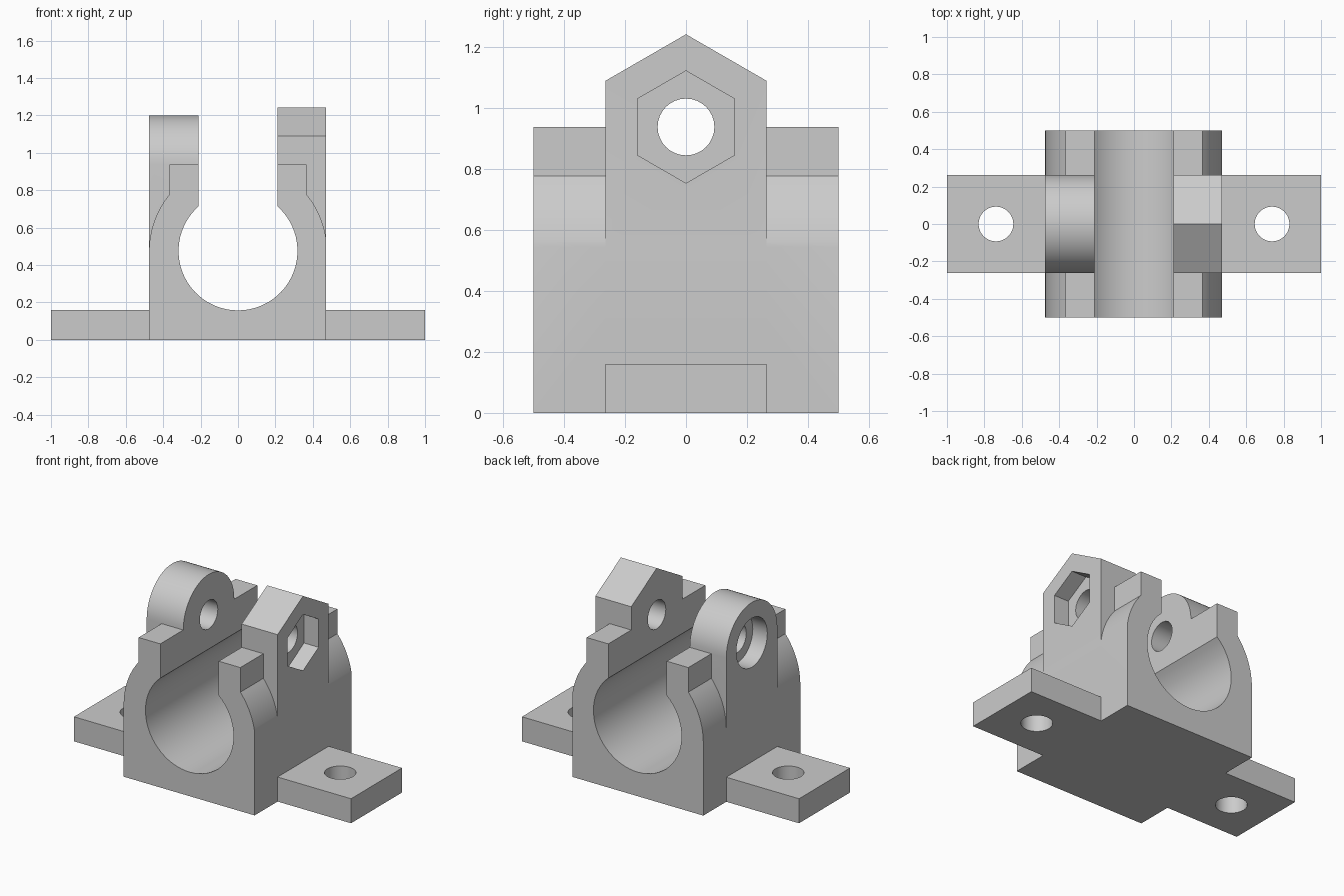
import bpy
import bmesh
from math import cos, sin, pi, acos
from mathutils import Vector

default = bpy.data.objects.get("Cube")
if default:
    bpy.data.objects.remove(default, do_unlink=True)

# Main dimensions
BORE_Z, BORE_R, SHELL_R = 0.475, 0.318, 0.475
BOLT_Z, BOLT_R = 0.937, 0.093
LUG_HALF = 0.263
LEFT, RIGHT = 0.47, -0.475
SLOT = 0.211
POCKET = 0.105

grey = bpy.data.materials.new("light grey")
grey.use_nodes = True
grey.diffuse_color = (0.6, 0.6, 0.6, 1)
grey.node_tree.nodes["Principled BSDF"].inputs["Base Color"].default_value = (0.6, 0.6, 0.6, 1)


def arc(cx, cy, r, start, end, n):
    """Points along an arc, both ends included."""
    return [(cx + r * cos(start + (end - start) * i / n),
             cy + r * sin(start + (end - start) * i / n)) for i in range(n + 1)]


def ring(cx, cy, r, n, turn=0):
    """Closed regular polygon."""
    return arc(cx, cy, r, turn, turn + 2 * pi, n)[:-1]


def prism(name, profile, axis, lo, hi):
    """Extrude a 2D profile along x, y or z between two positions."""
    place = {"x": lambda a, b, t: (t, a, b),
             "y": lambda a, b, t: (a, t, b),
             "z": lambda a, b, t: (a, b, t)}[axis]
    bm = bmesh.new()
    face = bm.faces.new([bm.verts.new(place(a, b, lo)) for a, b in profile])
    moved = bmesh.ops.extrude_face_region(bm, geom=[face])["geom"]
    bmesh.ops.translate(bm, vec=Vector(place(0, 0, hi - lo)),
                        verts=[g for g in moved if isinstance(g, bmesh.types.BMVert)])
    bmesh.ops.recalc_face_normals(bm, faces=bm.faces)
    mesh = bpy.data.meshes.new(name)
    bm.to_mesh(mesh)
    bm.free()
    mesh.materials.append(grey)
    obj = bpy.data.objects.new(name, mesh)
    bpy.context.collection.objects.link(obj)
    return obj


def rect(a0, a1, b0, b1):
    return [(a0, b0), (a1, b0), (a1, b1), (a0, b1)]


def combine(target, tool, operation):
    """Apply a boolean and drop the tool."""
    tool.hide_render = True
    mod = target.modifiers.new(tool.name, "BOOLEAN")
    mod.operation, mod.solver, mod.object = operation, "EXACT", tool
    bpy.context.view_layer.objects.active = target
    bpy.ops.object.modifier_apply(modifier=mod.name)
    bpy.data.objects.remove(tool, do_unlink=True)


# Clamp body: square foot, round shoulders, upright lips
top_angle = acos(0.367 / SHELL_R)
profile = [(RIGHT, 0), (LEFT, 0)]
profile += arc(0, BORE_Z, SHELL_R, acos(LEFT / SHELL_R), top_angle, 12)
profile += [(0.367, BOLT_Z), (-0.367, BOLT_Z)]
profile += arc(0, BORE_Z, SHELL_R, pi - top_angle, pi, 12)
clamp = prism("clamp_bracket", profile, "y", -0.5, 0.5)

# Mounting plate
combine(clamp, prism("mounting_plate", rect(-1, 1, -LUG_HALF, LUG_HALF), "z", 0, 0.16), "UNION")

# Pointed nut lug on the left, rounded bolt lug on the right
hexagon = ring(0, BOLT_Z, LUG_HALF / cos(pi / 6), 6, pi / 6)
nut_profile = [(-LUG_HALF, 0.3), (LUG_HALF, 0.3)] + hexagon[:3]
combine(clamp, prism("nut_lug", nut_profile, "x", 0.1, LEFT), "UNION")
bolt_profile = [(-LUG_HALF, 0.3), (LUG_HALF, 0.3)] + arc(0, BOLT_Z, LUG_HALF, 0, pi, 32)
combine(clamp, prism("bolt_lug", bolt_profile, "x", RIGHT, -0.1), "UNION")

# Bore with the slot above it
start = acos(SLOT / BORE_R)
keyhole = arc(0, BORE_Z, BORE_R, pi - start, 2 * pi + start, 48) + [(SLOT, 1.5), (-SLOT, 1.5)]
combine(clamp, prism("bore", keyhole, "y", -0.6, 0.6), "DIFFERENCE")

# Cross bolt hole, nut pocket and bolt head recess
combine(clamp, prism("bolt_hole", ring(0, BOLT_Z, BOLT_R, 32), "x", -0.6, 0.6), "DIFFERENCE")
combine(clamp, prism("nut_pocket", ring(0, BOLT_Z, 0.184, 6, pi / 6), "x",
                     LEFT - POCKET, 0.6), "DIFFERENCE")
combine(clamp, prism("head_recess", ring(0, BOLT_Z, 0.16, 32), "x",
                     -0.6, RIGHT + POCKET), "DIFFERENCE")

# Screw holes in the plate
for side in (-1, 1):
    combine(clamp, prism("screw_hole", ring(side * 0.738, 0, 0.093, 32), "z", -0.1, 0.3), "DIFFERENCE")

# Smooth curves, sharp corners
bpy.ops.object.select_all(action="DESELECT")
clamp.select_set(True)
bpy.context.view_layer.objects.active = clamp
bpy.ops.object.shade_smooth_by_angle(angle=pi / 7)
